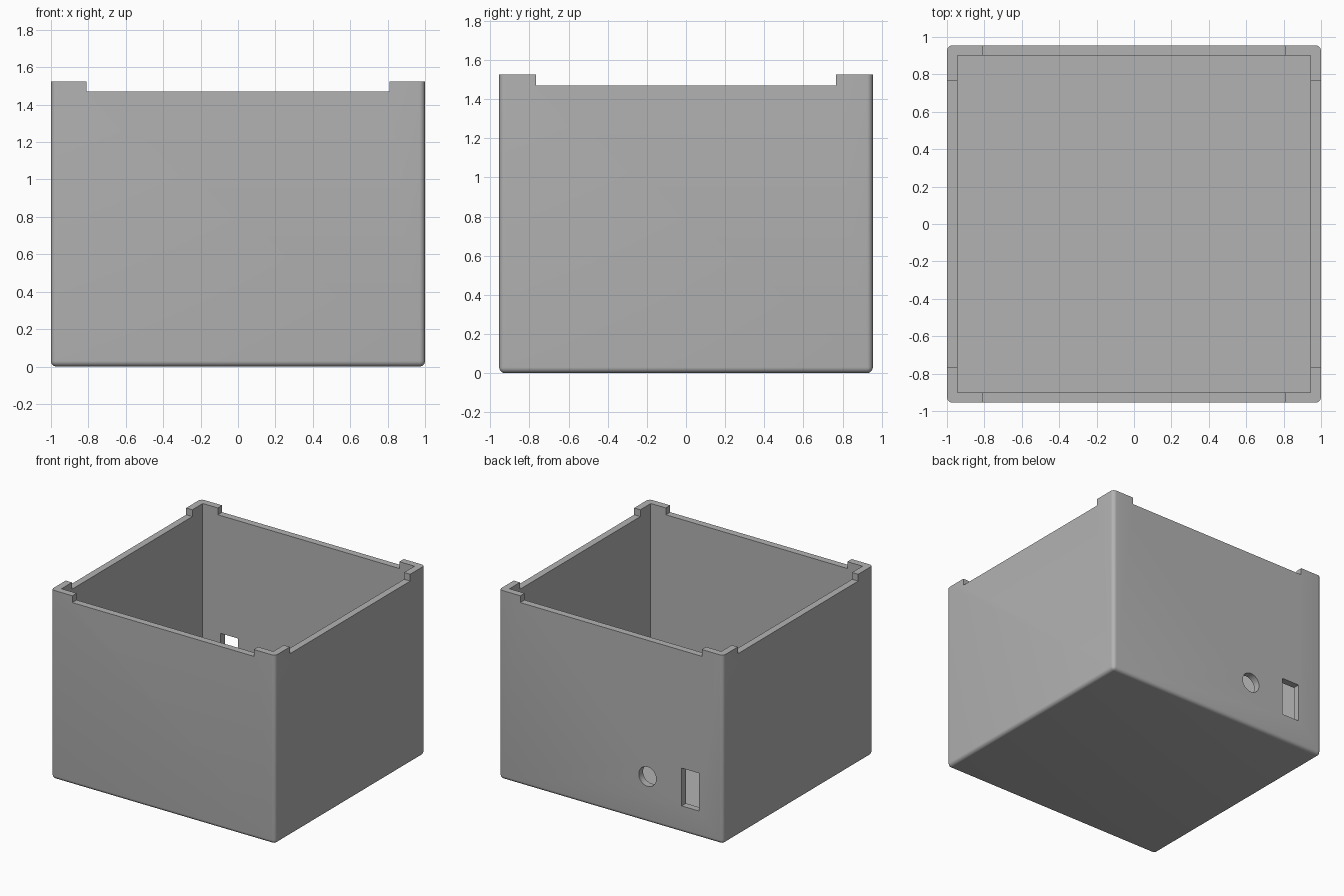
import bpy, bmesh, math
from mathutils import Matrix

default = bpy.data.objects.get("Cube")
if default:
    bpy.data.objects.remove(default, do_unlink=True)

HALF_X, HALF_Y, HEIGHT = 1.0, 0.955, 1.525
WALL, RIM, ROUND = 0.055, 1.47, 0.03

grey = bpy.data.materials.new("light_grey")
grey.use_nodes = True
COLOR = (0.45, 0.45, 0.45, 1)
grey.diffuse_color = COLOR
grey.node_tree.nodes["Principled BSDF"].inputs["Base Color"].default_value = COLOR


def add_object(name, bm):
    mesh = bpy.data.meshes.new(name)
    bm.to_mesh(mesh)
    bm.free()
    mesh.materials.append(grey)
    obj = bpy.data.objects.new(name, mesh)
    bpy.context.collection.objects.link(obj)
    return obj


def box(x0, x1, y0, y1, z0, z1):
    bm = bmesh.new()
    place = Matrix.Translation(((x0 + x1) / 2, (y0 + y1) / 2, (z0 + z1) / 2))
    bmesh.ops.create_cube(bm, size=1, matrix=place @ Matrix.Diagonal((x1 - x0, y1 - y0, z1 - z0, 1)))
    return bm


# Outer block with rounded sides and base, sharp at the rim
bm = box(-HALF_X, HALF_X, -HALF_Y, HALF_Y, 0, HEIGHT)
edges = [e for e in bm.edges if min(v.co.z for v in e.verts) < 0.01]
bmesh.ops.bevel(bm, geom=edges, offset=ROUND, segments=6, profile=0.5, affect='EDGES')
enclosure = add_object("enclosure", bm)

# Cavity, rim recesses between the corner posts, and the two ports in the back wall
port = bmesh.new()
bmesh.ops.create_cone(port, cap_ends=True, segments=48, radius1=0.078, radius2=0.078, depth=0.3,
                      matrix=Matrix.Translation((-0.325, HALF_Y, 0.37)) @ Matrix.Rotation(math.pi / 2, 4, 'X'))
cutters = {
    "cavity_cutter": box(WALL - HALF_X, HALF_X - WALL, WALL - HALF_Y, HALF_Y - WALL, WALL, 2),
    "front_back_recess_cutter": box(-0.81, 0.81, -1.2, 1.2, RIM, 1.8),
    "side_recess_cutter": box(-1.2, 1.2, -0.767, 0.767, RIM, 1.9),
    "slot_cutter": box(-0.785, -0.63, HALF_Y - 0.15, HALF_Y + 0.15, 0.215, 0.52),
    "round_port_cutter": port,
}
bpy.context.view_layer.objects.active = enclosure
for name, shape in cutters.items():
    cutter = add_object(name, shape)
    cutter.hide_render = True
    cut = enclosure.modifiers.new(name, 'BOOLEAN')
    cut.operation, cut.solver, cut.object = 'DIFFERENCE', 'EXACT', cutter
    bpy.ops.object.modifier_apply(modifier=name)
    bpy.data.objects.remove(cutter, do_unlink=True)

# Smooth the rounded edges and keep the cut edges crisp
bpy.ops.object.select_all(action='DESELECT')
enclosure.select_set(True)
bpy.ops.object.shade_smooth_by_angle(angle=math.radians(30))
